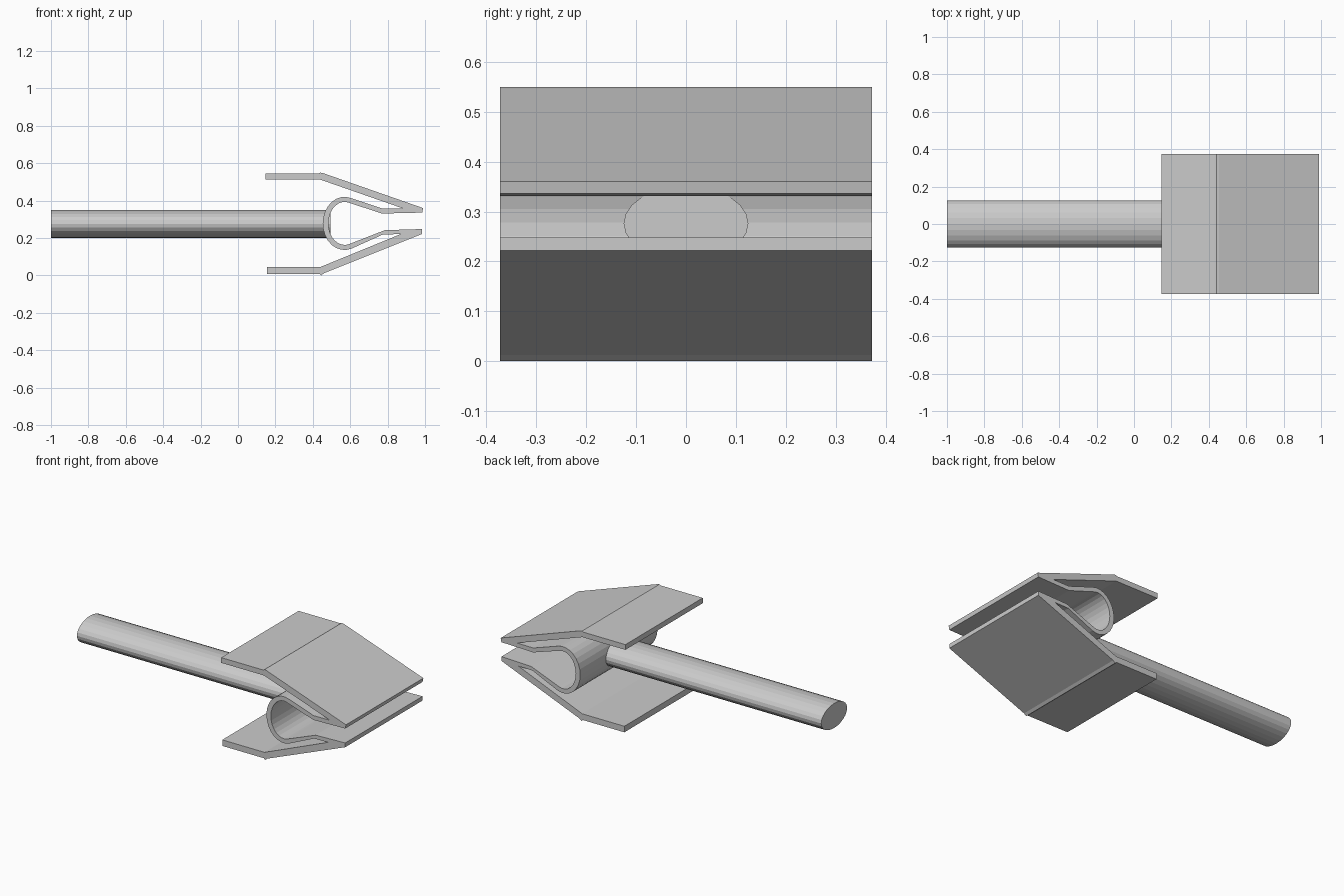
import bpy, bmesh
from math import sin, cos, pi, radians

if "Cube" in bpy.data.objects:
    bpy.data.objects.remove(bpy.data.objects["Cube"])


def prism(name, pts, axis, a, b):
    """Extrude a closed 2D outline from a to b along x (pts = y,z) or y (pts = x,z)."""
    bm = bmesh.new()
    put = (lambda p: (a, p[0], p[1])) if axis == 'x' else (lambda p: (p[0], a, p[1]))
    face = bm.faces.new([bm.verts.new(put(p)) for p in pts])
    ext = bmesh.ops.extrude_face_region(bm, geom=[face])
    moved = [g for g in ext['geom'] if isinstance(g, bmesh.types.BMVert)]
    bmesh.ops.translate(bm, verts=moved, vec=(b - a, 0, 0) if axis == 'x' else (0, b - a, 0))
    bmesh.ops.recalc_face_normals(bm, faces=bm.faces)
    me = bpy.data.meshes.new(name)
    bm.to_mesh(me)
    bm.free()
    ob = bpy.data.objects.new(name, me)
    bpy.context.collection.objects.link(ob)
    return ob


def arc(cx, cz, rx, rz, start, end, n):
    return [(cx + rx * cos(radians(start + (end - start) * i / n)),
             cz + rz * sin(radians(start + (end - start) * i / n))) for i in range(n + 1)]


# Clip: one folded strip, jaw plates outside and a rounded spring bend inside
upper_plate = [(0.985, 0.336), (0.99, 0.36), (0.455, 0.547), (0.44, 0.55), (0.43, 0.545),
               (0.148, 0.545), (0.148, 0.513), (0.438, 0.513), (0.88, 0.359), (0.77, 0.358)]
spring_outer = arc(0.57, 0.278, 0.117, 0.142, 72, 288, 16)
lower_plate = [(0.775, 0.219), (0.87, 0.221), (0.44, 0.045), (0.155, 0.045), (0.155, 0.008),
               (0.435, 0.008), (0.445, 0.0), (0.46, 0.012), (0.985, 0.222), (0.985, 0.248)]
spring_inner = arc(0.57, 0.278, 0.087, 0.115, 288, 72, 16)
outline = (upper_plate + spring_outer + lower_plate + [(0.785, 0.242)]
           + spring_inner + [(0.77, 0.331)])
prism("spring_clip", outline, 'y', -0.373, 0.373)

# Handle: oval rod running into the back of the spring
oval = [(0.125 * cos(2 * pi * i / 24), 0.276 + 0.075 * sin(2 * pi * i / 24)) for i in range(24)]
prism("handle", oval, 'x', -1.0, 0.495)
